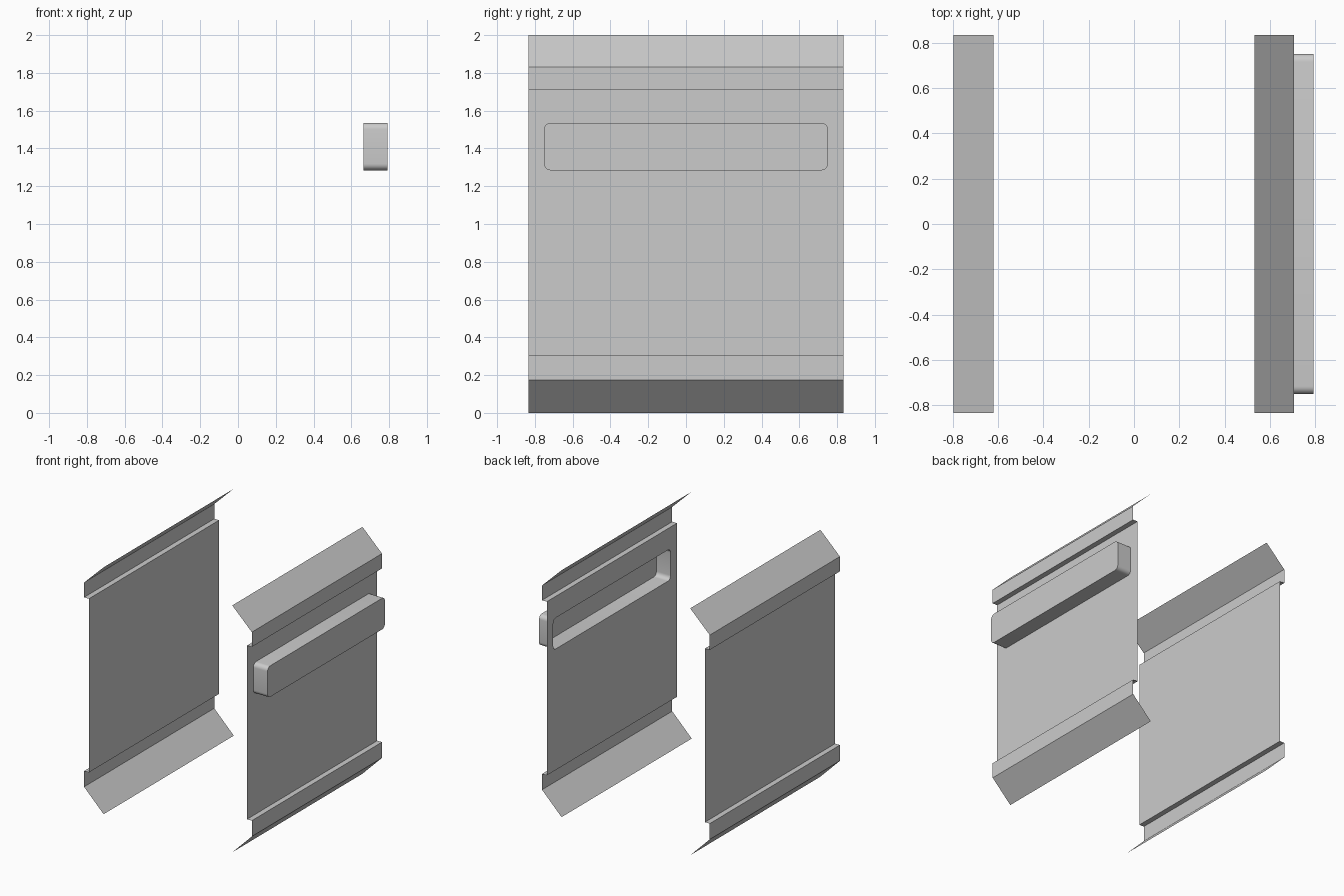
import bpy, bmesh, math

if "Cube" in bpy.data.objects:
    bpy.data.objects.remove(bpy.data.objects["Cube"])

HALF = 0.833                          # half length of the panels along y
FACE_X, FRONT_X = 0.664, 0.791        # panel face and front of the pull
# Folded sheet profile: depth inward from the outer lip, height
PROFILE = [(0.175, 0.0), (0.0, 0.175), (0.0, 0.303), (0.043, 0.303),
           (0.043, 1.71), (0.0, 1.71), (0.0, 1.83), (0.175, 2.0)]


def finish(name, bm):
    mesh = bpy.data.meshes.new(name)
    bm.to_mesh(mesh)
    bm.free()
    obj = bpy.data.objects.new(name, mesh)
    bpy.context.collection.objects.link(obj)
    return obj


def rounded_loop(bm, x, y=0.751, z0=1.284, z1=1.536, r=0.035, seg=6):
    """Rounded rectangle of vertices in the yz plane."""
    verts = []
    for i, (cy, cz) in enumerate([(y - r, z1 - r), (r - y, z1 - r),
                                  (r - y, z0 + r), (y - r, z0 + r)]):
        for k in range(seg + 1):
            a = math.pi / 2 * (i + k / seg)
            verts.append(bm.verts.new((x, cy + r * math.cos(a), cz + r * math.sin(a))))
    return verts


def panel(name, outer_x, side, opening=False):
    """Thin folded sheet; side is +1 when its outside faces +x."""
    bm = bmesh.new()
    rows = [[bm.verts.new((outer_x - side * d, y, z)) for y in (-HALF, HALF)]
            for d, z in PROFILE]
    for i, (a, b) in enumerate(zip(rows, rows[1:])):
        quad = [a[0], a[1], b[1], b[0]]
        if opening and i == 3:
            continue
        bm.faces.new(quad if side > 0 else quad[::-1])
    if opening:
        # Main face with a rounded slot behind the pull
        edges = []
        outer = [rows[3][0], rows[3][1], rows[4][1], rows[4][0]]
        for loop in (outer, rounded_loop(bm, FACE_X)):
            for p, q in zip(loop, loop[1:] + loop[:1]):
                edges.append(bm.edges.get((p, q)) or bm.edges.new((p, q)))
        bmesh.ops.triangle_fill(bm, edges=edges, use_beauty=True,
                                use_dissolve=False, normal=(1, 0, 0))
        for f in bm.faces:
            f.normal_update()
            if abs(f.normal.x) > 0.99 and f.normal.x < 0:
                f.normal_flip()
    return finish(name, bm)


panel("left_panel", -0.796, -1)
panel("right_panel", FACE_X + 0.043, 1, opening=True)

# Hollow pull, open towards the inside
bm = bmesh.new()
back, front = rounded_loop(bm, FACE_X), rounded_loop(bm, FRONT_X)
n = len(back)
for i in range(n):
    j = (i + 1) % n
    bm.faces.new((back[i], back[j], front[j], front[i]))
bm.faces.new(front)
pull = finish("pull_handle", bm)
bpy.context.view_layer.objects.active = pull
pull.select_set(True)
bpy.ops.object.shade_smooth_by_angle(angle=math.radians(30))
